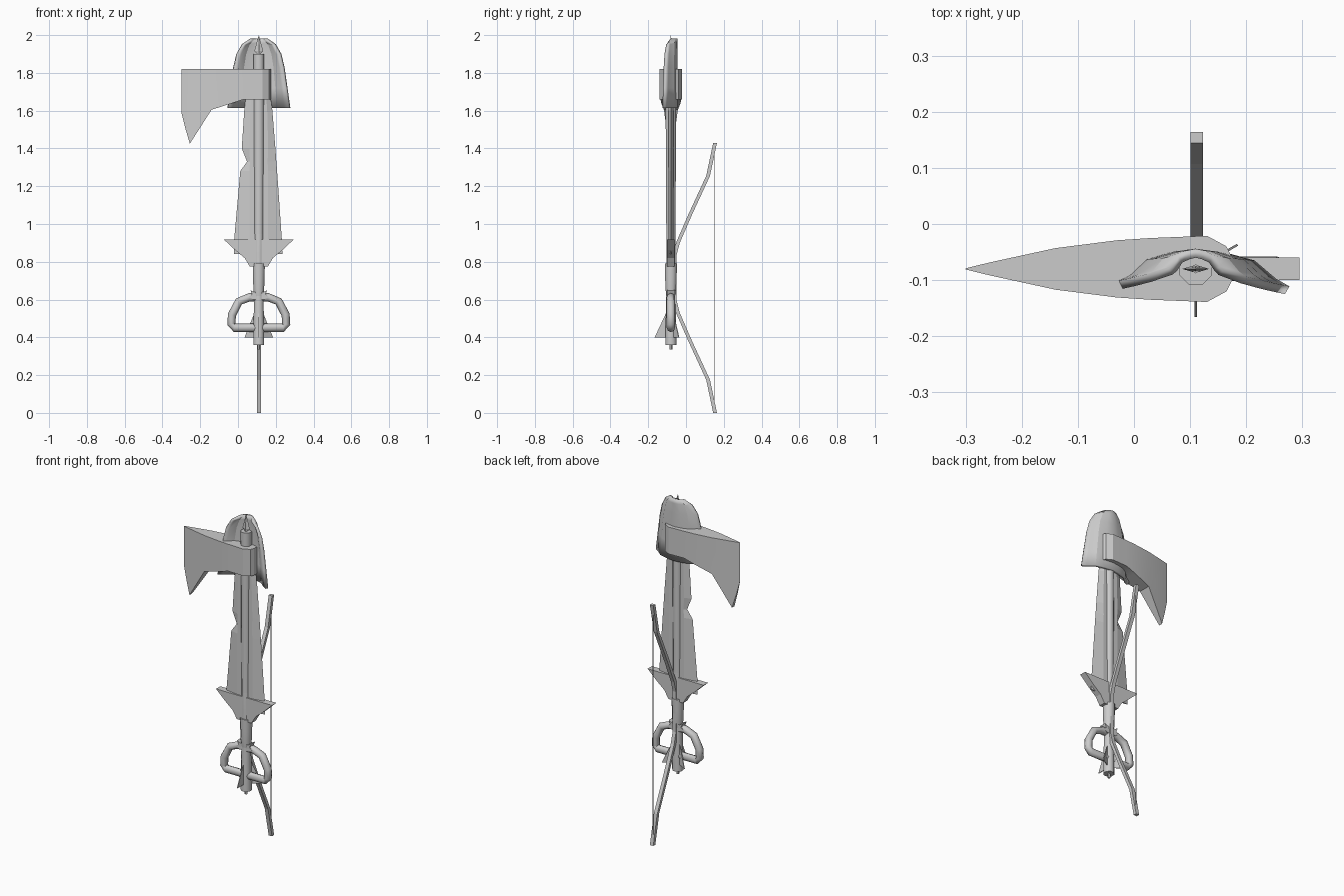
import bpy, math
from mathutils import Vector

if "Cube" in bpy.data.objects:
    bpy.data.objects.remove(bpy.data.objects["Cube"])

CX, CY = 0.11, -0.08          # common axis of the bundle
steel = bpy.data.materials.new("plain_grey")
steel.diffuse_color = (0.6, 0.6, 0.6, 1)
steel.use_nodes = True
steel.node_tree.nodes["Principled BSDF"].inputs["Base Color"].default_value = steel.diffuse_color


def make(name, verts, faces, smooth=None):
    me = bpy.data.meshes.new(name)
    me.from_pydata([tuple(v) for v in verts], [], faces)
    me.materials.append(steel)
    ob = bpy.data.objects.new(name, me)
    bpy.context.collection.objects.link(ob)
    bpy.ops.object.select_all(action='DESELECT')
    ob.select_set(True)
    bpy.context.view_layer.objects.active = ob
    bpy.ops.object.mode_set(mode='EDIT')
    bpy.ops.mesh.select_all(action='SELECT')
    bpy.ops.mesh.normals_make_consistent(inside=False)
    bpy.ops.object.mode_set(mode='OBJECT')
    if smooth:
        bpy.ops.object.shade_smooth_by_angle(angle=math.radians(smooth))
    return ob


def loft(name, rings, smooth=None, closed=False):
    """Skin a list of equal-sized rings; cap the ends unless closed."""
    n, m = len(rings[0]), len(rings)
    faces = []
    for r in range(m if closed else m - 1):
        a, b = r * n, (r + 1) % m * n
        faces += [(a + i, a + (i + 1) % n, b + (i + 1) % n, b + i) for i in range(n)]
    if not closed:
        faces += [tuple(range(n)), tuple(range((m - 1) * n, m * n))]
    return make(name, [v for r in rings for v in r], faces, smooth)


def turned(name, profile, sides=8, smooth=50):
    """Upright round part from (z, radius) pairs."""
    ang = [2 * math.pi * (i + 0.5) / sides for i in range(sides)]
    return loft(name, [[(CX + r * math.cos(a), CY + r * math.sin(a), z) for a in ang]
                       for z, r in profile], smooth)


def plate(name, outline, half):
    """Front-facing plate from an x,z outline."""
    return loft(name, [[(x, CY + s * half, z) for x, z in outline] for s in (-1, 1)])


def tube(name, path, r, sides=8, closed=False):
    """Round tube along a path lying in the x,z plane."""
    rings, m = [], len(path)
    for i, (x, z) in enumerate(path):
        p = path[(i - 1) % m] if closed or i else path[0]
        q = path[(i + 1) % m] if closed or i < m - 1 else path[-1]
        t = Vector((q[0] - p[0], 0, q[1] - p[1])).normalized()
        side = t.cross(Vector((0, 1, 0)))
        rings.append([Vector((x, CY, z)) + r * (math.cos(a) * side + math.sin(a) * Vector((0, 1, 0)))
                      for a in (2 * math.pi * k / sides for k in range(sides))])
    return loft(name, rings, 50, closed)


# Axe: handle and wedge head
turned("axe_handle", [(0.36, .031), (0.44, .031), (0.6, .027), (0.9, .026), (1.6, .03), (1.9, .031)])
head = [(-0.30, .001, 1.59, 1.82), (-0.28, .006, 1.51, 1.82), (-0.255, .012, 1.425, 1.82),
        (-0.14, .037, 1.605, 1.82), (-0.03, .051, 1.64, 1.82), (0.03, .055, 1.66, 1.82),
        (0.13, .059, 1.66, 1.82), (0.165, .04, 1.66, 1.82), (0.175, .02, 1.66, 1.82)]
loft("axe_head", [[(x, CY - t, lo), (x, CY + t, lo), (x, CY + t, hi), (x, CY - t, hi)]
                  for x, t, lo, hi in head], 20)

# Shovel: dished blade, shaft and D-shaped handle
rows = [(1.615, .163), (1.72, .148), (1.83, .132), (1.90, .115), (1.95, .085), (1.975, .045)]
cols = [(-1, .062), (-.85, .052), (-.62, .02), (-.3, .006), (0, 0),
        (.3, .006), (.62, .02), (.85, .052), (1, .066)]
verts = [(CX + f * w, -0.052 - d * (w / .163) ** .5, z + (1 - f * f) * (.008 if z > 1.9 else 0))
         for z, w in rows for f, d in cols]
n = len(cols)
faces = [(r * n + i, r * n + i + 1, (r + 1) * n + i + 1, (r + 1) * n + i)
         for r in range(len(rows) - 1) for i in range(n - 1)]
blade = make("shovel_blade", verts, faces, 25)
mod = blade.modifiers.new("thickness", 'SOLIDIFY')
mod.thickness, mod.offset = 0.016, 0
turned("shovel_shaft", [(0.58, .024), (0.7, .026), (1.64, .027), (1.7, .012)])
half = [(.13, .45), (.145, .47), (.142, .52), (.105, .59), (.05, .612)]
loop = [(CX + x, z) for x, z in half] + [(CX - x, z) for x, z in reversed(half)]
tube("shovel_grip_loop", loop, .022, 8, True)

# Sword: notched blade, winged guard, grip and pommel
edges = [(0.84, -.02, .235), (0.92, -.02, .232), (1.28, .012, .207), (1.33, .048, .203),
         (1.40, .02, .198), (1.60, .033, .182), (1.70, .045, .17), (1.82, .105, .115)]
rings = []
for z, a, b in edges:
    k = min(.05, (b - a) * .3)
    rings.append([(a, CY, z), (CX - k, CY - .013, z), (CX + k, CY - .013, z),
                  (b, CY, z), (CX + k, CY + .013, z), (CX - k, CY + .013, z)])
loft("sword_blade", rings)
wing = [(.185, .918), (.125, .862), (.075, .82), (.048, .775)]
plate("sword_guard", [(CX + x, z) for x, z in wing] + [(CX - x, z) for x, z in reversed(wing)], .02)
turned("sword_grip", [(0.62, .027), (0.66, .031), (0.72, .033), (0.79, .035)])
pommel = [(.03, .6), (.052, .615), (.035, .628), (.045, .65), (.025, .64)]
plate("sword_pommel", [(CX + x, z) for x, z in pommel] + [(CX - x, z) for x, z in reversed(pommel)], .021)

# Arrow: thin shaft, flat head and three vanes
turned("arrow_shaft", [(0.335, .008), (1.95, .008)], 6)
loft("arrow_head", [[(CX - w, CY, z), (CX, CY - t, z), (CX + w, CY, z), (CX, CY + t, z)]
                    for z, w, t in ((1.90, .008, .006), (1.915, .024, .007), (1.997, .001, .001))])
for i in range(3):
    a = math.radians(-90 + 120 * i)
    d, s = Vector((math.cos(a), math.sin(a), 0)), Vector((-math.sin(a), math.cos(a), 0)) * .002
    o = Vector((CX, CY, 0))
    loft("arrow_vane", [[o + d * r + s * k + Vector((0, 0, z))
                         for r, z in ((0, .4), (.086, .4), (.025, .53), (0, .6))] for k in (-1, 1)])

# Bow: square limb mirrored about its middle height, with a string
limb = [(-0.06, 0), (-0.06, .12), (-0.043, .185), (0.02, .33), (0.117, .54), (0.154, .715)]
path = [(y, .715 - h) for y, h in reversed(limb)] + [(y, .715 + h) for y, h in limb[1:]]
loft("bow_limbs", [[(CX - .009, y - .01, z), (CX + .013, y - .01, z),
                    (CX + .013, y + .01, z), (CX - .009, y + .01, z)] for y, z in path])
loft("bow_string", [[(CX + .002 + .002 * a, .149 + .002 * b, z)
                     for a, b in ((-1, -1), (1, -1), (1, 1), (-1, 1))] for z in (.02, 1.41)])
